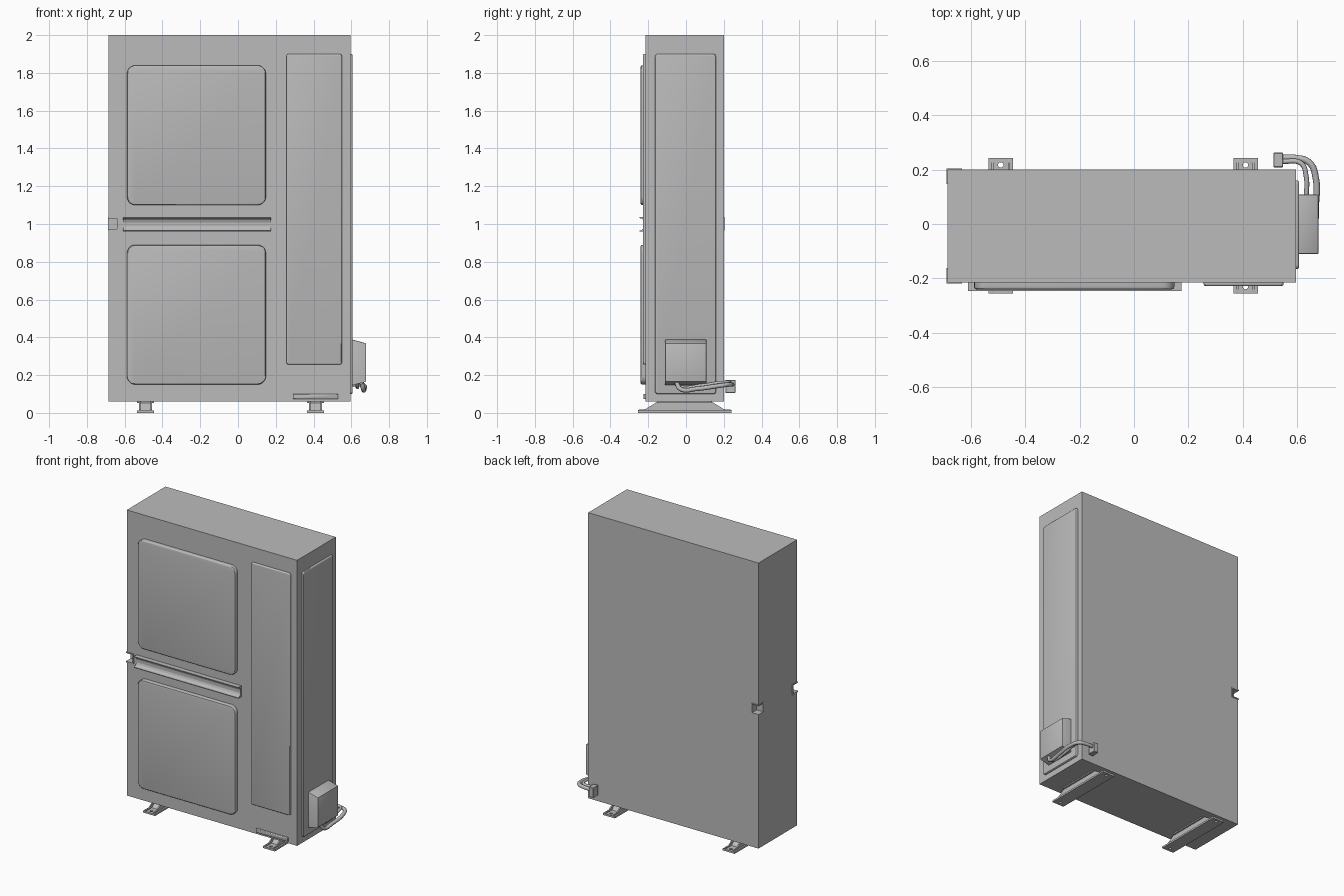
import bpy, bmesh
from mathutils import Vector

if "Cube" in bpy.data.objects:
    bpy.data.objects.remove(bpy.data.objects["Cube"], do_unlink=True)

grey = bpy.data.materials.new("casing grey")
grey.use_nodes = True
grey.diffuse_color = (0.5, 0.5, 0.5, 1)
grey.node_tree.nodes["Principled BSDF"].inputs["Base Color"].default_value = (0.5, 0.5, 0.5, 1)


def finish(name, bm):
    bmesh.ops.recalc_face_normals(bm, faces=bm.faces[:])
    mesh = bpy.data.meshes.new(name)
    bm.to_mesh(mesh)
    bm.free()
    mesh.materials.append(grey)
    ob = bpy.data.objects.new(name, mesh)
    bpy.context.collection.objects.link(ob)
    return ob


def add_box(bm, lo, hi):
    lo, hi = Vector(lo), Vector(hi)
    verts = bmesh.ops.create_cube(bm, size=1)["verts"]
    for v in verts:
        v.co = Vector(a + (b - a) * (c + 0.5) for a, b, c in zip(lo, hi, v.co))
    return verts


def box(name, lo, hi):
    bm = bmesh.new()
    add_box(bm, lo, hi)
    return finish(name, bm)


def extrude_x(name, profile, x0, x1):
    """Extrude a closed (y, z) profile along x."""
    bm = bmesh.new()
    face = bm.faces.new([bm.verts.new((x0, y, z)) for y, z in profile])
    new = bmesh.ops.extrude_face_region(bm, geom=[face])["geom"]
    bmesh.ops.translate(bm, vec=(x1 - x0, 0, 0),
                        verts=[g for g in new if isinstance(g, bmesh.types.BMVert)])
    return finish(name, bm)


def panel(name, lo, hi, axis, side, radius, edge):
    """Raised panel: rounded corners, then a softened outer rim."""
    bm = bmesh.new()
    add_box(bm, lo, hi)
    along = [e for e in bm.edges
             if abs((e.verts[0].co - e.verts[1].co)[axis]) > 0.001]
    bmesh.ops.bevel(bm, geom=along, offset=radius, segments=5, profile=0.5, affect='EDGES')
    outer = hi[axis] if side > 0 else lo[axis]
    rim = [e for e in bm.edges if all(abs(v.co[axis] - outer) < 1e-5 for v in e.verts)]
    bmesh.ops.bevel(bm, geom=rim, offset=edge, segments=3, profile=0.5, affect='EDGES')
    return smooth(finish(name, bm))


def smooth(ob):
    bpy.ops.object.select_all(action='DESELECT')
    ob.select_set(True)
    bpy.context.view_layer.objects.active = ob
    bpy.ops.object.shade_smooth_by_angle()
    return ob


def cut(ob, cutter):
    mod = ob.modifiers.new("cut", 'BOOLEAN')
    mod.operation = 'DIFFERENCE'
    mod.solver = 'EXACT'
    mod.object = cutter
    cutter.hide_render = True
    cutter.hide_set(True)


# Casing with hand-grip notches on its two right-hand corners
casing = box("casing", (-0.685, -0.215, 0.06), (0.595, 0.2, 2.0))
for label, y, s in (("front", -0.215, -1), ("back", 0.2, 1)):
    span = sorted((y - s * 0.045, y + s * 0.02))
    cut(casing, box(label + "_grip_cutter", (-0.71, span[0], 0.972), (-0.64, span[1], 1.03)))
    # Corner trim: thin lips wrapping above and below, and an end strip on each face
    bm = bmesh.new()
    outer, inner = y + s * 0.004, y - s * 0.053
    for z0, z1 in ((0.966, 0.973), (1.029, 1.036)):
        ys = sorted((outer, inner))
        add_box(bm, (-0.689, ys[0], z0), (-0.633, ys[1], z1))
    ys = sorted((outer, y - s * 0.01))
    add_box(bm, (-0.64, ys[0], 0.966), (-0.633, ys[1], 1.036))
    ys = sorted((inner, y - s * 0.045))
    add_box(bm, (-0.689, ys[0], 0.966), (-0.675, ys[1], 1.036))
    finish(label + "_grip_trim", bm)

# Raised panels
for label, z in (("lower", 0.15), ("upper", 1.1)):
    panel(label + "_fan_panel", (-0.588, -0.24, z), (0.148, -0.21, z + 0.74), 1, -1, 0.045, 0.008)
panel("service_panel", (0.256, -0.228, 0.256), (0.55, -0.21, 1.9), 1, -1, 0.012, 0.007)
panel("side_panel", (0.59, -0.165, 0.1), (0.607, 0.16, 1.9), 0, 1, 0.015, 0.007)
panel("lower_lip", (0.29, -0.226, 0.073), (0.53, -0.21, 0.1), 1, -1, 0.003, 0.005)

# Grooved rail between the fan panels
half = [(-0.21, 0.038), (-0.247, 0.038), (-0.247, 0.033), (-0.234, 0.03),
        (-0.226, 0.022), (-0.221, 0.01)]
rail = [(y, 0.998 + z) for y, z in half] + [(y, 0.998 - z) for y, z in reversed(half)]
extrude_x("grip_rail", rail, -0.61, 0.175)

# Feet: base plate with bolt holes, two tapered webs and a top plate
for label, x in (("right", -0.49), ("left", 0.41)):
    base = box(label + "_foot_plate", (x - 0.045, -0.255, 0), (x + 0.045, 0.242, 0.012))
    for end, y in (("front", -0.23), ("back", 0.217)):
        bm = bmesh.new()
        bmesh.ops.create_cone(bm, cap_ends=True, segments=16, radius1=0.01, radius2=0.01, depth=0.1)
        bmesh.ops.translate(bm, vec=(x, y, 0), verts=bm.verts[:])
        cut(base, finish(label + "_foot_hole_" + end, bm))
    taper = [(-0.255, 0), (-0.255, 0.016), (-0.215, 0.02), (-0.15, 0.06),
             (0.135, 0.06), (0.2, 0.02), (0.242, 0.016), (0.242, 0)]
    for s in (-1, 1):
        extrude_x(label + "_foot_web", taper, x + s * 0.034, x + s * 0.026)
    box(label + "_foot_top", (x - 0.045, -0.15, 0.052), (x + 0.045, 0.135, 0.061))
    core = [(-0.19, 0.01), (-0.14, 0.055), (0.125, 0.055), (0.175, 0.01)]
    extrude_x(label + "_foot_core", core, x - 0.027, x + 0.027)

# Pipe cover on the side, its top and bottom sloping toward the outer face
bm = bmesh.new()
for v in add_box(bm, (0.6, -0.11, 0.145), (0.678, 0.108, 0.39)):
    if v.co.x > 0.65:
        v.co.z += -0.022 if v.co.z > 0.3 else 0.02
bmesh.ops.bevel(bm, geom=[e for e in bm.edges if all(v.co.x > 0.65 or v.co.z > 0.3 for v in e.verts)],
                offset=0.004, segments=2, profile=0.5, affect='EDGES')
smooth(finish("pipe_cover", bm))


def pipe(name, points, radius):
    curve = bpy.data.curves.new(name, 'CURVE')
    curve.dimensions = '3D'
    curve.bevel_depth = radius
    curve.bevel_resolution = 3
    curve.use_fill_caps = True
    spline = curve.splines.new('BEZIER')
    spline.bezier_points.add(len(points) - 1)
    for bp, co in zip(spline.bezier_points, points):
        bp.co = co
        bp.handle_left_type = bp.handle_right_type = 'AUTO'
    curve.materials.append(grey)
    ob = bpy.data.objects.new(name, curve)
    bpy.context.collection.objects.link(ob)


# Two pipes sweeping round the back corner into a connector block
pipe("large_pipe", [(0.655, -0.05, 0.16), (0.663, -0.03, 0.127), (0.668, 0.06, 0.128),
                    (0.668, 0.17, 0.143), (0.645, 0.225, 0.15), (0.59, 0.243, 0.15),
                    (0.54, 0.243, 0.15)], 0.012)
pipe("small_pipe", [(0.632, -0.06, 0.16), (0.632, -0.035, 0.14), (0.632, 0.08, 0.145),
                    (0.632, 0.18, 0.16), (0.615, 0.222, 0.162), (0.54, 0.23, 0.162)], 0.009)
bm = bmesh.new()
add_box(bm, (0.512, 0.208, 0.106), (0.548, 0.263, 0.174))
bmesh.ops.bevel(bm, geom=bm.edges[:], offset=0.003, segments=1, affect='EDGES')
finish("pipe_connector", bm)
